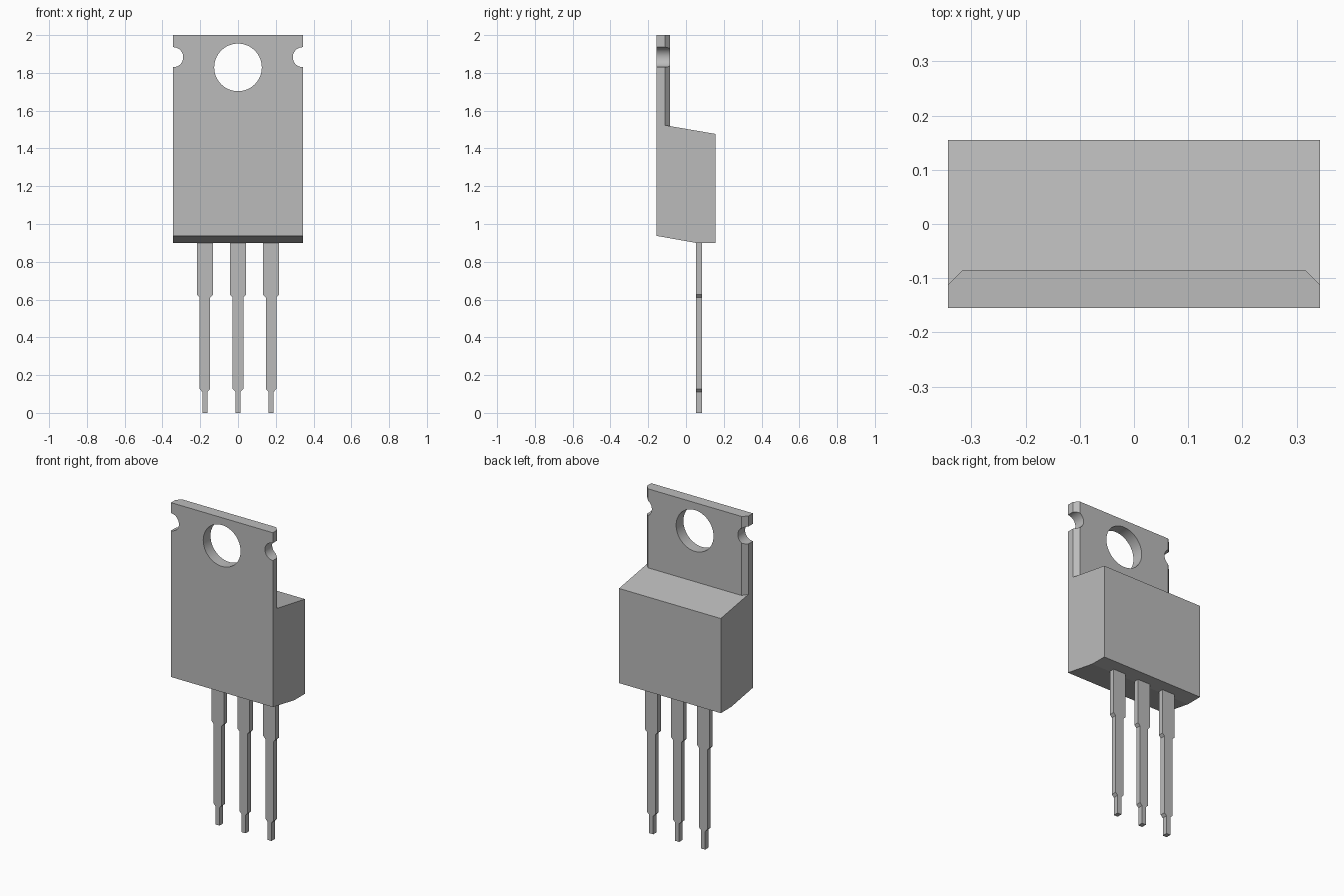
import bpy, bmesh, math
from mathutils import Vector

cube = bpy.data.objects.get("Cube")
if cube:
    bpy.data.objects.remove(cube, do_unlink=True)

HALF_W, FRONT, BACK = 0.343, -0.155, 0.155
TAB_BACK, BEVEL = -0.085, 0.027

grey = bpy.data.materials.new("plain grey")
grey.use_nodes = True
grey.diffuse_color = (0.5, 0.5, 0.5, 1)
grey.node_tree.nodes["Principled BSDF"].inputs["Base Color"].default_value = (0.5, 0.5, 0.5, 1)


def shelf_z(y):
    """Height of the sloping shelf behind the tab."""
    return 1.477 + (BACK - y) * 0.172


def loft(name, ring_a, ring_b):
    """Closed solid between two matching rings of points."""
    bm = bmesh.new()
    a = [bm.verts.new(p) for p in ring_a]
    b = [bm.verts.new(p) for p in ring_b]
    bm.faces.new(a)
    bm.faces.new(b[::-1])
    for i in range(len(a)):
        j = (i + 1) % len(a)
        bm.faces.new((a[i], b[i], b[j], a[j]))
    bmesh.ops.recalc_face_normals(bm, faces=bm.faces)
    mesh = bpy.data.meshes.new(name)
    bm.to_mesh(mesh)
    bm.free()
    mesh.materials.append(grey)
    obj = bpy.data.objects.new(name, mesh)
    bpy.context.collection.objects.link(obj)
    return obj


def round_cutter(name, x, z, radius, segments=64):
    """Cylinder along y, passing through the tab."""
    angles = [math.tau * i / segments for i in range(segments)]
    ring = [(x + radius * math.cos(a), z + radius * math.sin(a)) for a in angles]
    return loft(name, [(u, -0.3, v) for u, v in ring], [(u, 0.1, v) for u, v in ring])


def cut(target, cutter):
    cutter.hide_render = True
    mod = target.modifiers.new("cut", 'BOOLEAN')
    mod.operation, mod.solver, mod.object = 'DIFFERENCE', 'EXACT', cutter
    bpy.context.view_layer.objects.active = target
    bpy.ops.object.modifier_apply(modifier=mod.name)
    bpy.data.objects.remove(cutter, do_unlink=True)


# Body and mounting tab from one side profile
side = [(FRONT, 0.937), (0.053, 0.9), (BACK, 0.9), (BACK, shelf_z(BACK)),
        (TAB_BACK, shelf_z(TAB_BACK)), (TAB_BACK, 2), (FRONT, 2)]
body = loft("body", [(-HALF_W, y, z) for y, z in side], [(HALF_W, y, z) for y, z in side])

# Bevelled rear tab edges and edge notches, on both sides
for s in (-1, 1):
    m = 0.05
    tri = [(HALF_W - BEVEL - m, TAB_BACK + m), (HALF_W + m, TAB_BACK - BEVEL - m),
           (HALF_W + m, TAB_BACK + m)]
    cut(body, loft("bevel_cutter", [(s * x, y, shelf_z(y)) for x, y in tri],
                   [(s * x, y, 2.1) for x, y in tri]))
    cut(body, round_cutter("notch_cutter", s * HALF_W, 1.883, 0.053))

# Mounting hole
cut(body, round_cutter("hole_cutter", 0, 1.829, 0.126))

# Three stepped leads
steps = [(0.0135, 0), (0.0135, 0.111), (0.028, 0.126), (0.028, 0.611), (0.042, 0.626), (0.042, 0.9)]
outline = steps + [(-w, z) for w, z in reversed(steps)]
leads = [loft(name, [(x + w, 0.053, z) for w, z in outline], [(x + w, 0.085, z) for w, z in outline])
         for name, x in (("right_lead", -0.175), ("middle_lead", 0), ("left_lead", 0.175))]

# Smooth only the round cuts
bpy.ops.object.select_all(action='DESELECT')
body.select_set(True)
bpy.context.view_layer.objects.active = body
bpy.ops.object.shade_smooth_by_angle(angle=math.radians(7))
